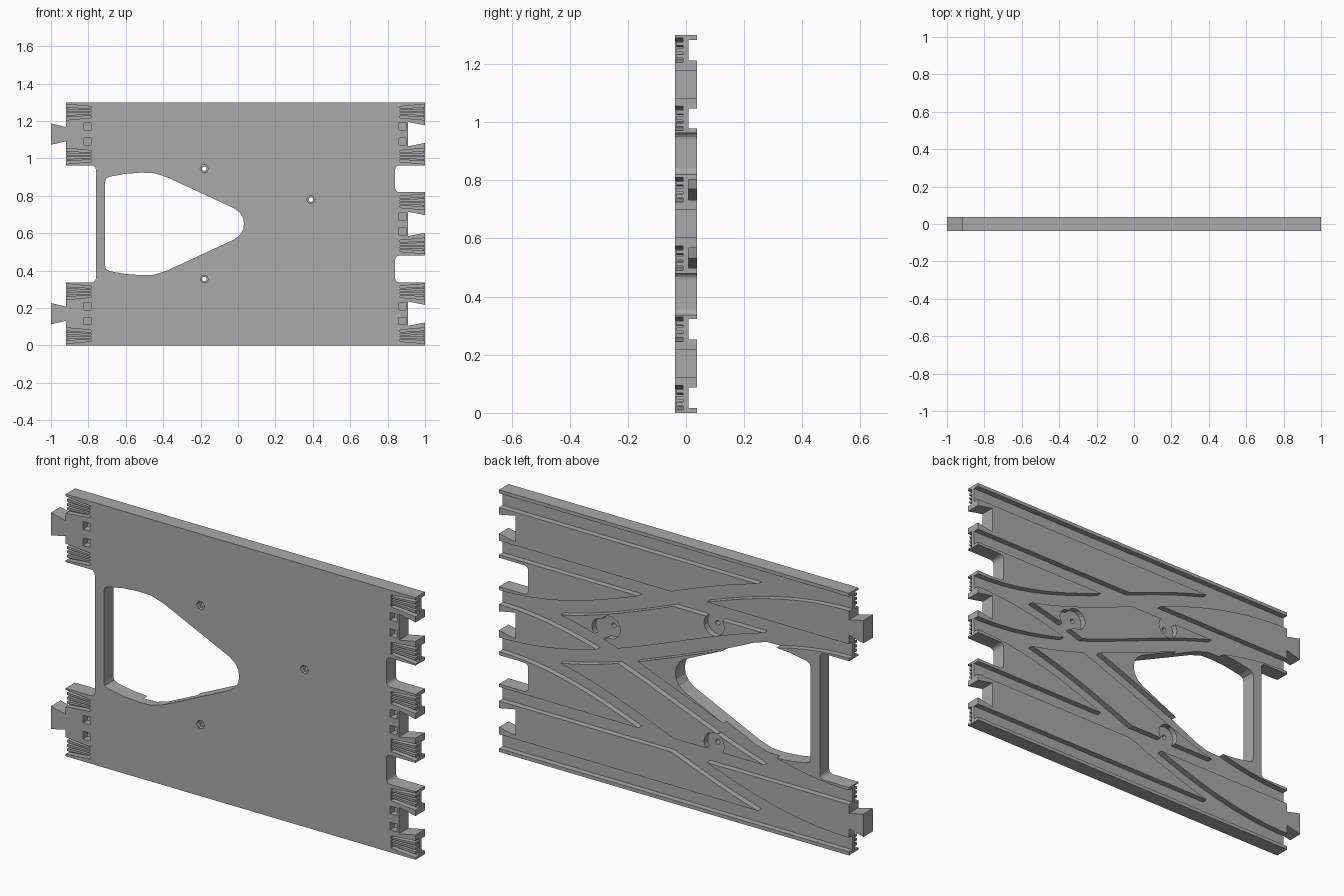
import bpy, bmesh, math

if "Cube" in bpy.data.objects:
    bpy.data.objects.remove(bpy.data.objects["Cube"])

FRONT, BACK, FLOOR = -0.037, 0.037, 0.008
TOP, LEFT_END = 1.3, -0.92
MID = TOP / 2
TRACKS = (0.17, MID, TOP - 0.17)     # centre heights of the three tracks
RAIL, HALF = 0.1175, 0.035           # rail offset and half groove width

grey = bpy.data.materials.new("grey plastic")
grey.use_nodes = True
COLOUR = (0.4, 0.4, 0.4, 1)
grey.diffuse_color = COLOUR
grey.node_tree.nodes["Principled BSDF"].inputs["Base Color"].default_value = COLOUR


def prism(name, outlines, y0, y1):
    """Extrude closed (x, z) outlines from y0 to y1 as one object."""
    bm = bmesh.new()
    for pts in outlines:
        face = bm.faces.new([bm.verts.new((x, y0, z)) for x, z in pts])
        out = bmesh.ops.extrude_face_region(bm, geom=[face])
        moved = [g for g in out["geom"] if isinstance(g, bmesh.types.BMVert)]
        bmesh.ops.translate(bm, verts=moved, vec=(0, y1 - y0, 0))
    bmesh.ops.recalc_face_normals(bm, faces=bm.faces)
    mesh = bpy.data.meshes.new(name)
    bm.to_mesh(mesh)
    bm.free()
    mesh.materials.append(grey)
    ob = bpy.data.objects.new(name, mesh)
    bpy.context.collection.objects.link(ob)
    return ob


def rect(x0, x1, z0, z1):
    return [(x0, z0), (x1, z0), (x1, z1), (x0, z1)]


def circle(x, z, r, n=20):
    return [(x + r * math.cos(math.tau * i / n), z + r * math.sin(math.tau * i / n))
            for i in range(n)]


def rounded(x0, x1, z0, z1, r=0.022, n=4):
    pts = []
    corners = ((x1 - r, z1 - r), (x0 + r, z1 - r), (x0 + r, z0 + r), (x1 - r, z0 + r))
    for k, (cx, cz) in enumerate(corners):
        for i in range(n + 1):
            a = (k + i / n) * math.pi / 2
            pts.append((cx + r * math.cos(a), cz + r * math.sin(a)))
    return pts


def trapezoid(xa, xb, z, ha, hb):
    return [(xa, z - ha), (xb, z - hb), (xb, z + hb), (xa, z + ha)]


cutters = []


def cut(outlines, y0, y1):
    cutters.append(prism("cutter", outlines, y0, y1))


def branch(x, side):
    """Centre height of a branch that swings from the middle track."""
    t = min(max((1 - x) / (1 - LEFT_END), 0), 1)
    return MID + side * (TRACKS[2] - MID) * (1 - math.cos(math.pi * t)) / 2


def branch_groove(side, offset, n=40):
    upper, lower = [], []
    for i in range(n + 1):
        x = 1.06 - 2.1 * i / n
        slope = (branch(x + 0.005, side) - branch(x - 0.005, side)) / 0.01
        s = math.hypot(1, slope)
        for line, d in ((upper, offset + HALF), (lower, offset - HALF)):
            line.append((x - d * slope / s, branch(x, side) + d / s))
    return upper + lower[::-1]


# Main plate
plate = prism("track_plate", [rect(LEFT_END, 1, 0, TOP)], FRONT, BACK)

# Edge notches between the tracks
cut([rounded(-1.1, -0.76, 0.337, 0.963)], -0.1, 0.1)
cut([rounded(0.84, 1.1, 0.82, 0.963), rounded(0.84, 1.1, 0.337, 0.48)], -0.1, 0.1)

# Dovetail sockets on the left end
cut([trapezoid(0.91, 1.01, z, 0.065, 0.045) for z in TRACKS], -0.1, 0.1)

# Large tapered window
half_window = [(-0.71, 0.225), (-0.705, 0.243), (-0.685, 0.253), (-0.6, 0.268),
               (-0.52, 0.274), (-0.45, 0.272), (-0.38, 0.25), (-0.02, 0.083),
               (0.01, 0.06), (0.028, 0.03), (0.032, 0)]
window = [(x, MID + d) for x, d in half_window]
window += [(x, MID - d) for x, d in half_window[-2::-1]]
cut([window], -0.1, 0.1)

# Wheel grooves on the back
for z in (TRACKS[0], TRACKS[2]):
    cut([rect(-1.1, 1.1, z + s * RAIL - HALF, z + s * RAIL + HALF) for s in (-1, 1)],
        FLOOR, 0.1)
for side in (-1, 1):
    for s in (-1, 1):
        cut([branch_groove(side, s * RAIL)], FLOOR, 0.1)

# Pivot holes, with cleared pads on the back and wide mouths on the front
pivots = [(-0.18, 0.945), (0.39, 0.78), (-0.18, TOP - 0.945)]
cut([circle(x, z, 0.055) for x, z in pivots], FLOOR, 0.1)
cut([circle(0.44, 0.76, 0.05)], FLOOR, 0.1)
cut([circle(x, z, 0.022, 6) for x, z in pivots], -0.1, FRONT + 0.02)
cut([circle(x, z, 0.012, 12) for x, z in pivots], -0.1, 0.1)

# Small square latch recesses on the front
squares = [(0.88, z) for z in TRACKS] + [(-0.805, TRACKS[0]), (-0.805, TRACKS[2])]
cut([rect(x - 0.019, x + 0.019, z + s * 0.04 - 0.019, z + s * 0.04 + 0.019)
     for x, z in squares for s in (-1, 1)], -0.1, FRONT + 0.035)

# Tapered grip pockets at both ends, each with fanned ribs
pockets, ribs = [], []
for end, sign, heights in ((1, 1, TRACKS), (LEFT_END, -1, (TRACKS[0], TRACKS[2]))):
    for z in [t + s * RAIL for t in heights for s in (-1, 1)]:
        inner = end - sign * 0.135
        pockets.append(trapezoid(inner, end + sign * 0.01, z, 0.03, 0.043))
        for k in (-0.5, 0, 0.5):
            za, zb = z + k * 0.03, z + k * 0.043
            ribs.append([(inner, za - 0.004), (end - sign * 0.005, zb - 0.006),
                         (end - sign * 0.005, zb + 0.006), (inner, za + 0.004)])
cut(pockets, -0.1, -0.011)
prism("grip_ribs", ribs, FRONT + 0.005, -0.009)

# Carve the plate
for c in cutters:
    mod = plate.modifiers.new("carve", "BOOLEAN")
    mod.operation = "DIFFERENCE"
    mod.solver = "EXACT"
    mod.object = c
    c.hide_render = True
bpy.context.view_layer.update()
graph = bpy.context.evaluated_depsgraph_get()
carved = bpy.data.meshes.new_from_object(plate.evaluated_get(graph))
plate.modifiers.clear()
plate.data = carved
for c in cutters:
    bpy.data.objects.remove(c)

# Dovetail tabs on the right end
prism("connector_tabs", [trapezoid(-1, LEFT_END, z, 0.057, 0.038)
                         for z in (TRACKS[0], TRACKS[2])], FRONT, BACK)
